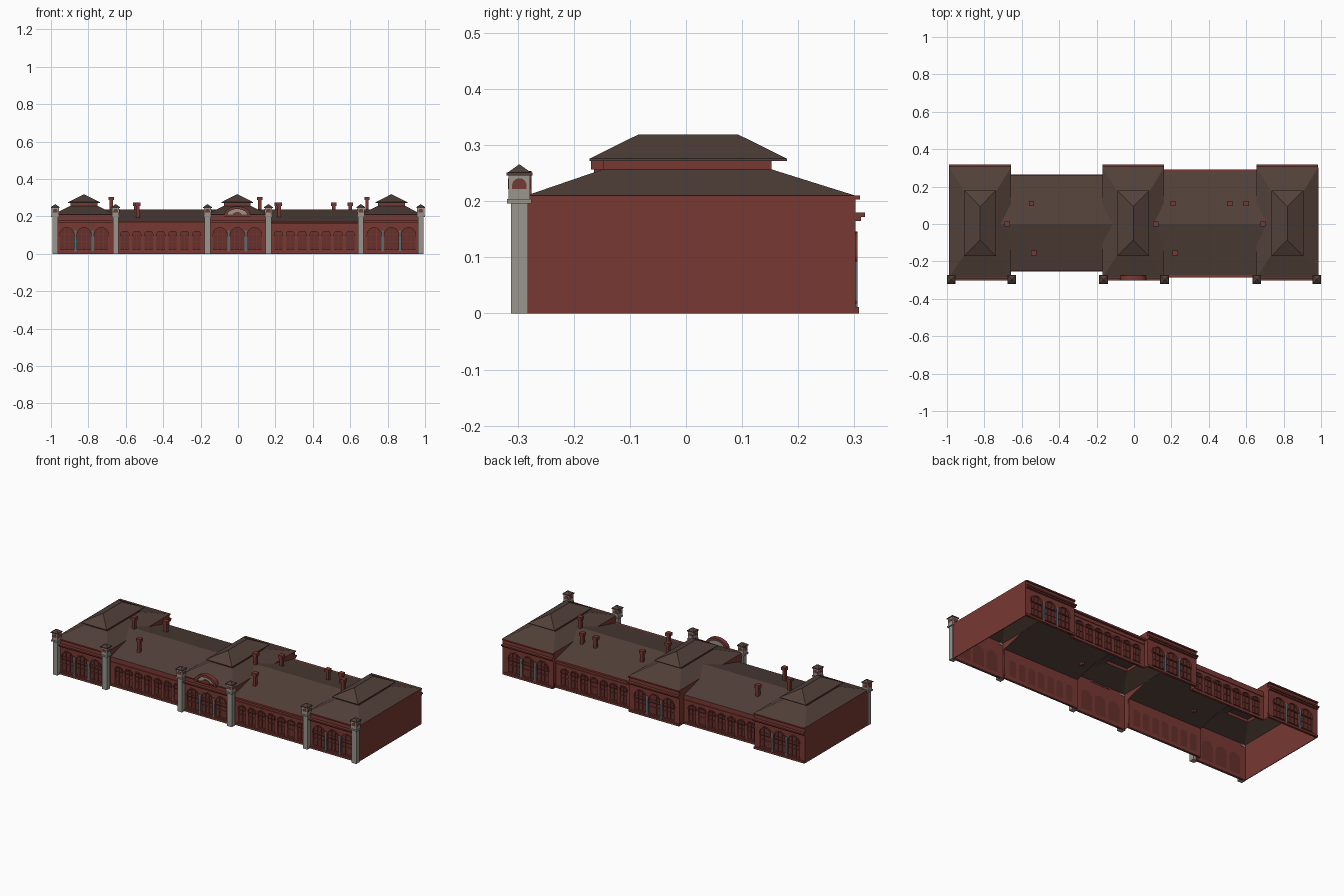
import bpy, bmesh
from math import sin, cos, pi, radians

if "Cube" in bpy.data.objects:
    bpy.data.objects.remove(bpy.data.objects["Cube"])


def material(name, rgb):
    m = bpy.data.materials.new(name)
    m.diffuse_color = (*rgb, 1)
    m.use_nodes = True
    m.node_tree.nodes["Principled BSDF"].inputs["Base Color"].default_value = m.diffuse_color
    return m


RED = material("brick_red", (0.19, 0.04, 0.032))
DARK = material("window_red", (0.13, 0.03, 0.025))
BROWN = material("roof_brown", (0.085, 0.052, 0.042))
GREY = material("stone_grey", (0.32, 0.30, 0.27))
TEAL = material("blue_grey", (0.10, 0.15, 0.17))


def mesh(name, verts, faces, mat):
    me = bpy.data.meshes.new(name)
    bm = bmesh.new()
    vs = [bm.verts.new(v) for v in verts]
    for f in faces:
        bm.faces.new([vs[i] for i in f])
    bmesh.ops.remove_doubles(bm, verts=bm.verts, dist=1e-5)
    bmesh.ops.recalc_face_normals(bm, faces=bm.faces)
    bm.to_mesh(me)
    bm.free()
    me.materials.append(mat)
    ob = bpy.data.objects.new(name, me)
    bpy.context.collection.objects.link(ob)
    return ob


def frustum(name, low, z0, high, z1, mat, bottom=True, top=True):
    """Rectangles are (x0, x1, y0, y1); a zero-width top rectangle makes a ridge."""
    vs = []
    for (a, b, c, d), z in ((low, z0), (high, z1)):
        vs += [(a, c, z), (b, c, z), (b, d, z), (a, d, z)]
    fs = [(i, (i + 1) % 4, (i + 1) % 4 + 4, i + 4) for i in range(4)]
    if bottom:
        fs.append((3, 2, 1, 0))
    if top:
        fs.append((4, 5, 6, 7))
    return mesh(name, vs, fs, mat)


def box(name, x0, x1, y0, y1, z0, z1, mat):
    r = (x0, x1, y0, y1)
    return frustum(name, r, z0, r, z1, mat)


def arch(cx, w, z0, spring, rise, n=10):
    pts = [(cx - w / 2, z0), (cx + w / 2, z0)]
    return pts + [(cx + w / 2 * cos(pi * i / n), spring + rise * sin(pi * i / n)) for i in range(n + 1)]


def plate(name, outlines, y, thick, mat):
    """Upright plate in the xz plane centred on y; outlines after the first are holes."""
    cu = bpy.data.curves.new(name, 'CURVE')
    cu.dimensions, cu.fill_mode, cu.extrude = '2D', 'BOTH', thick / 2
    for pts in outlines:
        s = cu.splines.new('POLY')
        s.points.add(len(pts) - 1)
        s.use_cyclic_u = True
        for p, (x, z) in zip(s.points, pts):
            p.co = (x, z, 0, 1)
    cu.materials.append(mat)
    ob = bpy.data.objects.new(name, cu)
    ob.location.y = y
    ob.rotation_euler.x = radians(90)
    bpy.context.collection.objects.link(ob)
    return ob


def facade(name, x0, x1, y, s, ztop, windows, bars):
    """Wall with arched openings, window panels, mullions and hoods; s is the outward y sign."""
    holes = [arch(*w) for w in windows]
    rect = [(x0, 0), (x1, 0), (x1, ztop), (x0, ztop)]
    plate(name + "_wall", [rect] + holes, y - s * 0.004, 0.008, RED)
    yp = y - s * 0.007
    for (cx, w, z0, spring, rise), hole in zip(windows, holes):
        plate(name + "_window_panel", [hole], yp, 0.002, DARK)
        hood = arch(cx, w + 0.012, spring - 0.012, spring, rise + 0.006)
        inner = arch(cx, w, spring - 0.0119, spring, rise)
        plate(name + "_window_hood", [hood, inner], y + s * 0.002, 0.004, RED)
        box(name + "_sill", cx - w / 2 - 0.004, cx + w / 2 + 0.004, y - 0.004, y + 0.004, z0 - 0.004, z0, RED)
        yc = yp + s * 0.003
        for i in range(bars):
            bx = cx - w / 2 + w * (i + 1) / (bars + 1)
            box(name + "_mullion", bx - 0.0015, bx + 0.0015, yc - 0.002, yc + 0.002, z0, spring + rise * 0.8, RED)
        for bz in (spring, (z0 + spring) / 2):
            box(name + "_transom", cx - w / 2, cx + w / 2, yc - 0.002, yc + 0.002, bz - 0.0015, bz + 0.0015, RED)


def band(name, x0, x1, y, s, out, z0, z1, mat=RED):
    ya, yb = sorted((y - s * 0.002, y + s * out))
    box(name, x0, x1, ya, yb, z0, z1, mat)


YF, YB, EAVE = -0.285, 0.302, 0.21
HALF, RIDGE, WING_EAVE = 0.165, 0.238, 0.17
centres = (-0.823, -0.004, 0.82)
wings = ((-0.25, 0.26), (-0.272, 0.278))      # front and back of left and right wing

# Pavilions
for k, c in enumerate(centres):
    x0, x1 = c - HALF, c + HALF
    wins = [(c + dx, 0.074, 0.022, 0.105, 0.035) for dx in (-0.092, 0, 0.092)]
    for y, s, side in ((YF, -1, "front"), (YB, 1, "back")):
        n = "pavilion_" + side
        facade(n, x0, x1, y, s, EAVE, wins, 2)
        for dx in (-0.046, 0.046):
            band(n + "_pier", c + dx - 0.007, c + dx + 0.007, y, s, 0.004, 0.012, 0.125, TEAL)
        band(n + "_plinth", x0, x1, y, s, 0.006, 0, 0.012)
        band(n + "_cornice_lower", x0, x1, y, s, 0.010, 0.165, 0.172)
        band(n + "_cornice_upper", x0, x1, y, s, 0.017, 0.172, 0.18)
        band(n + "_eave", x0, x1, y, s, 0.008, 0.203, EAVE)
    # Side walls: full at the ends, cut to the wing section where a wing joins
    for x, w in ((x0, k - 1), (x1, k)):
        if w in (0, 1):
            for ye, yw in zip((YF, YB), wings[w]):
                yc = yw * (RIDGE - EAVE) / (RIDGE - WING_EAVE)
                mesh("pavilion_return_wall", [(x, ye, 0), (x, yw, 0), (x, yw, WING_EAVE), (x, yc, EAVE), (x, ye, EAVE)],
                     [range(5)], RED)
        else:
            box("pavilion_end_wall", x - 0.002, x + 0.002, YF, YB, 0, EAVE, RED)
    # Two-stage hipped roof with a clerestory between
    clere = (c - 0.072, c + 0.072, -0.148, 0.152)
    frustum("pavilion_lower_roof", (x0, x1, YF, YB), EAVE, clere, 0.257, BROWN, False, False)
    frustum("pavilion_clerestory", clere, 0.255, clere, 0.275, RED, False, False)
    rim = (c - 0.085, c + 0.085, -0.172, 0.18)
    box("pavilion_upper_eave", *rim, 0.272, 0.276, BROWN)
    frustum("pavilion_upper_roof", rim, 0.276, (c, c, -0.085, 0.093), 0.319, BROWN)

# Wings
for k, (yf, yb) in enumerate(wings):
    x0, x1 = centres[k] + HALF, centres[k + 1] - HALF
    xm, step = (x0 + x1) / 2, 0.064
    wins = [(xm + step * (i - 3), 0.044, 0.022, 0.108, 0.012) for i in range(7)]
    for y, s, side in ((yf, -1, "front"), (yb, 1, "back")):
        n = "wing_" + side
        facade(n, x0, x1, y, s, WING_EAVE, wins, 1)
        band(n + "_plinth", x0, x1, y, s, 0.005, 0, 0.012)
        band(n + "_string_course", x0, x1, y, s, 0.004, 0.138, 0.143)
        if k == 1:
            band(n + "_cornice", x0, x1, y, s, 0.013, 0.16, WING_EAVE)
        yc, d = y * (RIDGE - EAVE) / (RIDGE - WING_EAVE), 0.055
        mesh("wing_roof", [(x0, y, WING_EAVE), (x1, y, WING_EAVE), (x1, yc, EAVE), (x1 + d, 0, RIDGE),
                           (x0 - d, 0, RIDGE), (x0, yc, EAVE)], [range(6)], BROWN)

# Corner pillars with arched lantern caps
for px in (-0.977, -0.654, -0.163, 0.163, 0.657, 0.977):
    py, r, q = -0.297, 0.015, 0.019
    box("pillar_shaft", px - r, px + r, py - r, py + r, 0, 0.196, GREY)
    box("pillar_collar", px - 0.022, px + 0.022, py - 0.022, py + 0.022, 0.196, 0.204, GREY)
    box("pillar_cap", px - q, px + q, py - q, py + q, 0.204, 0.246, GREY)
    box("pillar_cap_rim", px - 0.023, px + 0.023, py - 0.023, py + 0.023, 0.246, 0.251, BROWN)
    frustum("pillar_cap_roof", (px - 0.021, px + 0.021, py - 0.021, py + 0.021), 0.251, (px, px, py, py), 0.266,
            BROWN, True, False)
    for turn in range(4):
        ob = plate("pillar_niche", [arch(0, 0.026, 0.222, 0.228, 0.013, 8)], 0, 0.002, RED)
        a = turn * pi / 2
        ob.rotation_euler.z = a
        ob.location = (px + q * sin(a), py - q * cos(a), 0)

# Arched gable over the central front
gx = centres[1]
plate("gable_arch", [arch(gx, 0.14, 0.2, 0.206, 0.048, 16), arch(gx, 0.106, 0.203, 0.206, 0.034, 16)], -0.288, 0.026, RED)
plate("gable_fan", [arch(gx, 0.108, 0.202, 0.206, 0.035, 16)], -0.287, 0.01, GREY)
plate("gable_boss", [arch(gx, 0.05, 0.202, 0.206, 0.018, 12)], -0.292, 0.012, RED)

# Chimneys: x, y, top
for x, y, top in ((-0.548, 0.11, 0.275), (-0.536, -0.155, 0.275), (-0.678, 0, 0.305), (0.208, 0.11, 0.275),
                  (0.221, -0.155, 0.275), (0.116, 0, 0.305), (0.512, 0.11, 0.275), (0.6, 0.11, 0.275),
                  (0.69, 0, 0.305)):
    base = RIDGE - abs(y) * 0.27 - 0.01
    box("chimney_stack", x - 0.009, x + 0.009, y - 0.009, y + 0.009, base, top - 0.012, RED)
    box("chimney_cap", x - 0.014, x + 0.014, y - 0.014, y + 0.014, top - 0.018, top, RED)
